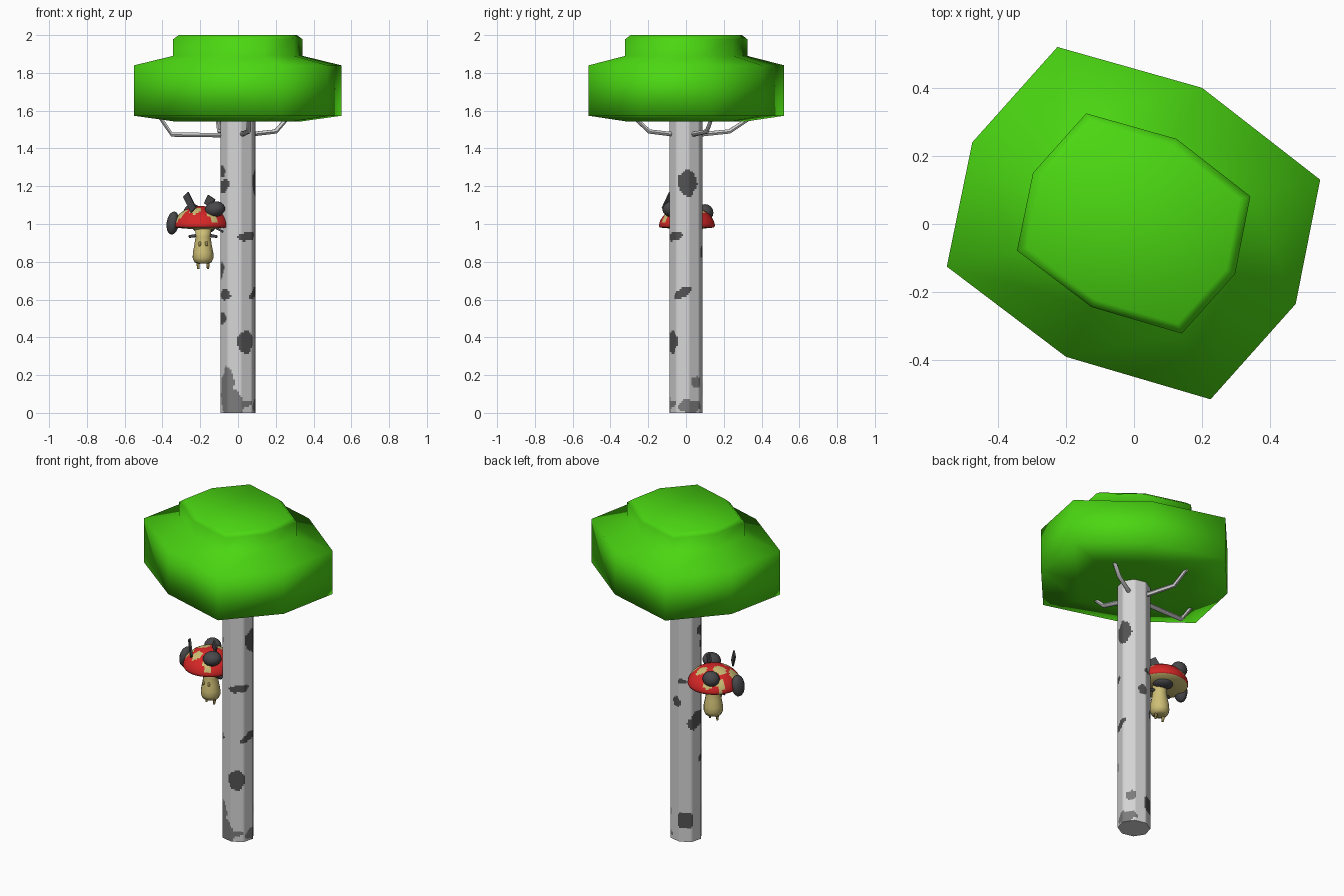
import bpy, bmesh, math
from mathutils import Vector, Matrix

if "Cube" in bpy.data.objects:
    bpy.data.objects.remove(bpy.data.objects["Cube"])

def mat(name, r, g, b):
    m = bpy.data.materials.new(name)
    m.diffuse_color = (r, g, b, 1)
    m.use_nodes = True
    m.node_tree.nodes["Principled BSDF"].inputs["Base Color"].default_value = m.diffuse_color
    return m

GREEN = mat("leaf green", .07, .68, .006)
BARK = mat("pale bark", .66, .66, .66)
PATCH = mat("dark bark patch", .085, .085, .085)
FADED = mat("faded bark patch", .2, .2, .2)
RED = mat("cap red", .68, .02, .02)
CREAM = mat("cream", .62, .52, .18)
TAN = mat("tan", .33, .25, .08)
DARK = mat("charcoal", .065, .065, .07)

def finish(bm, name, mats, angle=180):
    bmesh.ops.recalc_face_normals(bm, faces=bm.faces[:])
    me = bpy.data.meshes.new(name)
    bm.to_mesh(me)
    bm.free()
    for m in mats:
        me.materials.append(m)
    ob = bpy.data.objects.new(name, me)
    bpy.context.collection.objects.link(ob)
    bpy.ops.object.select_all(action='DESELECT')
    ob.select_set(True)
    bpy.context.view_layer.objects.active = ob
    bpy.ops.object.shade_smooth_by_angle(angle=math.radians(angle))
    return ob

def loft(rings, rule=None):
    """Skin a list of equal-length rings, capping both ends."""
    bm = bmesh.new()
    vs = [[bm.verts.new(p) for p in r] for r in rings]
    n = len(rings[0])
    for a, b in zip(vs, vs[1:]):
        for i in range(n):
            j = (i + 1) % n
            f = bm.faces.new((a[i], a[j], b[j], b[i]))
            if rule:
                f.material_index = rule(f.calc_center_median())
    bm.faces.new(vs[0][::-1])
    bm.faces.new(vs[-1])
    return bm

def lathe(profile, cx, cy, n):
    return [[(cx + r * math.cos(math.tau * i / n), cy + r * math.sin(math.tau * i / n), z)
             for i in range(n)] for r, z in profile]

def ball(name, loc, size, m, rot=(0, 0, 0)):
    bm = bmesh.new()
    bmesh.ops.create_uvsphere(bm, u_segments=12, v_segments=8, radius=1)
    ob = finish(bm, name, [m])
    ob.location, ob.scale, ob.rotation_euler = loc, size, rot

def tube(name, pts, radii, m, n=6):
    pts = [Vector(p) for p in pts]
    rings = []
    for k, p in enumerate(pts):
        d = (pts[min(k + 1, len(pts) - 1)] - pts[max(k - 1, 0)]).normalized()
        q = d.to_track_quat('Z', 'Y')
        rings.append([p + q @ Vector((radii[k] * math.cos(math.tau * i / n),
                                      radii[k] * math.sin(math.tau * i / n), 0)) for i in range(n)])
    return finish(loft(rings), name, [m], 60)

# Canopy: irregular octagon lofted through stepped rings
OUT = [(.547, .13), (.2, .4), (-.225, .52), (-.475, .24),
       (-.55, -.125), (-.2, -.39), (.225, -.515), (.475, -.235)]
STEPS = [(.6, 1.542), (1, 1.573), (1, 1.84), (.625, 1.89), (.625, 1.978), (.57, 2.0)]
finish(loft([[(x * s, y * s, z) for x, y in OUT] for s, z in STEPS]), "canopy", [GREEN])

# Trunk: eight sides, finely gridded so bark patches can be coloured
# patches: angle, height, half arc in units, half height, slant, material
PATCHES = [(5, 1.215, .055, .07, 0, 1), (-50, .935, .065, .024, .1, 1),
           (-12, .635, .05, .026, .4, 1), (-62, .375, .05, .06, 0, 1),
           (193, 1.28, .04, .035, 0, 1), (208, 1.2, .045, .035, .2, 1),
           (170, .74, .06, .05, .4, 1), (215, .625, .04, .03, 0, 1),
           (200, .5, .035, .03, 0, 1), (110, .98, .03, .014, 0, 1),
           (85, .85, .03, .03, 0, 1), (122, .13, .05, .055, 0, 1),
           (40, .165, .03, .03, 0, 2), (15, .035, .07, .035, 0, 2),
           (225, .1, .05, .14, 0, 2), (250, .02, .06, .1, 0, 2), (-60, .05, .04, .018, 0, 2)]

def bark(c):
    a = math.degrees(math.atan2(c.y, c.x))
    for ang, z, w, h, slant, m in PATCHES:
        da = (a - ang + 180) % 360 - 180
        s = math.radians(da) * .088
        wob = 1 + .15 * math.sin(da * .12 + c.z * 60)
        if (s / w) ** 2 + ((c.z - z - slant * s) / h) ** 2 < wob:
            return m
    return 0

def octagon(z, sub=7):
    c = [Vector((.093 * math.cos(math.tau * i / 8 + .15), .088 * math.sin(math.tau * i / 8 + .15), z))
         for i in range(8)]
    return [c[i].lerp(c[(i + 1) % 8], k / sub) for i in range(8) for k in range(sub)]

finish(loft([octagon(1.56 * k / 150) for k in range(151)], bark), "trunk", [BARK, PATCH, FADED], 60)

# Branches under the canopy
for i, (bend, tip) in enumerate([((.2, .11, 1.49), (.27, .14, 1.57)),
                                 ((-.098, .23, 1.49), (-.11, .36, 1.575)),
                                 ((-.35, -.01, 1.473), (-.42, 0, 1.575)),
                                 ((.055, -.195, 1.49), (.06, -.28, 1.57))]):
    root = Vector((bend[0], bend[1], 0)).normalized() * .03 + Vector((0, 0, 1.47))
    tube(f"branch_{i + 1}", [root, bend, tip], [.014, .013, .011], BARK)

# Hanging mushroom creature
CX, CY = -.195, .005

# Red cap with cream spots on top and a cream underside
SPOTS = [(-110, .085, .03), (-155, .115, .028), (-60, .12, .026), (160, .05, .036),
         (110, .115, .03), (60, .08, .03), (15, .115, .028), (195, .115, .026), (140, .128, .022)]
def cap_rule(c):
    if c.z < .982 + .001:
        return 1
    for ang, r, s in SPOTS:
        a = math.radians(ang)
        if math.hypot(c.x - CX - r * math.cos(a), c.y - CY - r * math.sin(a)) < s:
            return 1
    return 0
dome = [(.04, .972), (.143, .981), (.148, .99)]
for k in range(1, 15):
    t = k / 15 * math.pi / 2
    dome.append((.148 * math.cos(t), .99 + .105 * math.sin(t) ** 1.1))
finish(loft(lathe(dome, CX, CY, 48), cap_rule), "mushroom_cap", [RED, CREAM], 70)

# Body
body = [(.025, .79), (.045, .797), (.055, .82), (.054, .85), (.046, .89), (.04, .93), (.042, .975)]
BX = -.185
finish(loft(lathe(body, BX, 0, 14)), "mushroom_body", [CREAM])

# Feet, eyes and arms, mirrored about the body
for side, label in ((-1, "left"), (1, "right")):
    tube(f"{label}_foot", [(BX + side * .024, 0, .81), (BX + side * .026, 0, .785),
                           (BX + side * .026, -.004, .762)], [.01, .009, .006], TAN)
    ball(f"{label}_eye", (BX + side * .018, -.043, .895), (.009, .005, .013), TAN)
    tube(f"{label}_arm", [(BX + side * .03, 0, .94), (BX + side * .075, -.005, .933)],
         [.01, .008], DARK)

# Charcoal lumps on and under the cap
ball("side_lump", (-.345, -.01, 1.005), (.033, .045, .062), DARK, (0, .15, 0))
ball("front_lump", (-.122, -.075, 1.078), (.054, .05, .042), DARK, (0, -.2, 0))
ball("back_lump", (-.24, .1, 1.06), (.05, .045, .045), DARK)
ball("collar_lump", (-.18, .035, .977), (.058, .055, .028), DARK)

# Thin shards standing on the cap
def shard(name, loc, size, rot):
    bm = bmesh.new()
    bmesh.ops.create_cube(bm, size=1, matrix=Matrix.Diagonal((*size, 1)))
    ob = finish(bm, name, [DARK], 30)
    ob.location, ob.rotation_euler = loc, rot

shard("tall_shard", (-.255, -.095, 1.115), (.042, .009, .1), (0, -.6, -.75))
shard("small_shard", (-.15, -.01, 1.12), (.05, .009, .05), (0, .5, -.6))
shard("trunk_shard", (-.11, -.04, .975), (.07, .03, .01), (0, .5, 0))
